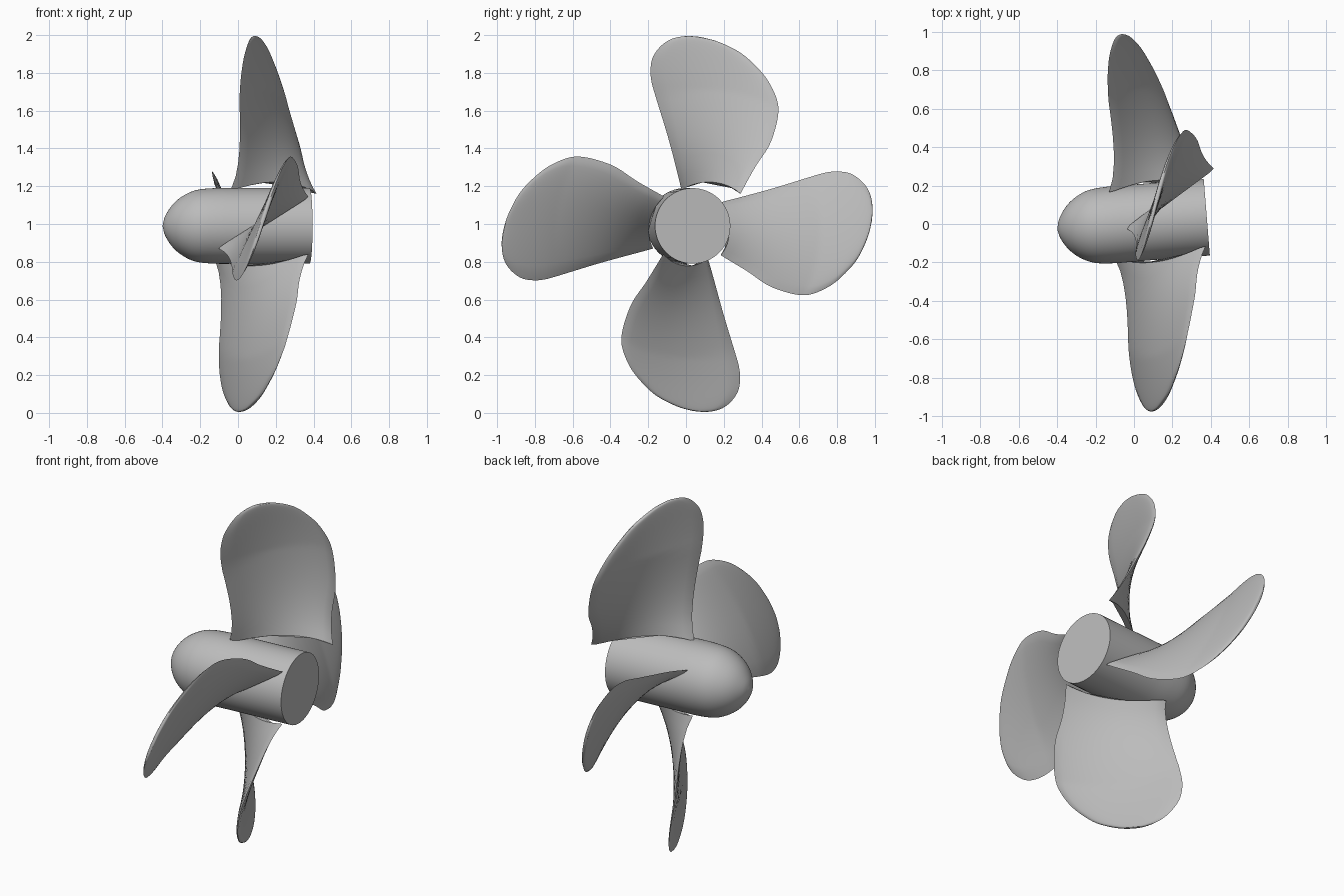
import bpy, bmesh, math
from mathutils import Matrix, Vector

cube = bpy.data.objects.get("Cube")
if cube:
    bpy.data.objects.remove(cube, do_unlink=True)

grey = bpy.data.materials.new("plain grey")
grey.use_nodes = True
grey.diffuse_color = (0.5, 0.5, 0.5, 1)
grey.node_tree.nodes["Principled BSDF"].inputs["Base Color"].default_value = (0.5, 0.5, 0.5, 1)

# The shaft runs along x and is yawed slightly about z
CENTRE = Vector((0, 0.005, 0.99))
YAW = Matrix.Rotation(math.radians(4.6), 4, 'Z')


def smooth_path(points, steps):
    """Catmull-Rom samples through 2D points."""
    pts = [Vector(p) for p in points]
    pts = [2 * pts[0] - pts[1]] + pts + [2 * pts[-1] - pts[-2]]
    out = []
    for a, b, c, d in zip(pts, pts[1:], pts[2:], pts[3:]):
        for i in range(steps):
            t = i / steps
            out.append(0.5 * (2 * b + (c - a) * t + (2 * a - 5 * b + 4 * c - d) * t ** 2
                              + (3 * b - a - 3 * c + d) * t ** 3))
    return out + [pts[-2]]


def loft(name, rings):
    """Closed skin over equal rings of points."""
    bm = bmesh.new()
    rows = [[bm.verts.new(p) for p in ring] for ring in rings]
    n = len(rows[0])
    for lower, upper in zip(rows, rows[1:]):
        for j in range(n):
            k = (j + 1) % n
            bm.faces.new((lower[j], lower[k], upper[k], upper[j]))
    bm.faces.new(rows[0])
    bm.faces.new(rows[-1])
    bmesh.ops.recalc_face_normals(bm, faces=bm.faces)
    mesh = bpy.data.meshes.new(name)
    bm.to_mesh(mesh)
    bm.free()
    mesh.materials.append(grey)
    return mesh


def place(name, mesh, angle=0, shift=(0, 0, 0)):
    obj = bpy.data.objects.new(name, mesh)
    bpy.context.collection.objects.link(obj)
    obj.matrix_world = (Matrix.Translation(CENTRE + Vector(shift)) @ YAW
                        @ Matrix.Rotation(math.radians(angle), 4, 'X'))
    return obj


# Hub: bullet nose with a flat rear end
hub_profile = smooth_path([(-0.4, 0.004), (-0.385, 0.055), (-0.345, 0.115), (-0.29, 0.16),
                           (-0.22, 0.19), (-0.12, 0.2), (0.0, 0.2)], 4) + [Vector((0.38, 0.2))]
SIDES = 64
turns = [math.tau * i / SIDES for i in range(SIDES)]
hub_mesh = loft("hub", [[(p.x, p.y * math.cos(a), p.y * math.sin(a)) for a in turns]
                        for p in hub_profile])
parts = [place("hub", hub_mesh)]

# Blade outline: sideways and outward positions of both edges, root to tip
leading = smooth_path([(-0.12, 0.17), (-0.195, 0.45), (-0.268, 0.69), (-0.285, 0.76),
                       (-0.288, 0.81), (-0.28, 0.865), (-0.255, 0.91), (-0.215, 0.95),
                       (-0.165, 0.975), (-0.1, 0.985), (-0.05, 0.982)], 4)
trailing = smooth_path([(0.155, 0.15), (0.24, 0.295), (0.305, 0.39), (0.34, 0.47),
                        (0.365, 0.57), (0.36, 0.65), (0.315, 0.75), (0.25, 0.83),
                        (0.17, 0.9), (0.06, 0.955), (-0.03, 0.98)], 4)
PITCH = 0.338   # axial travel per radian of the screw surface
HALF_THICK = 0.016
ACROSS = 20


def blade_point(lead, trail, s, side, taper):
    """Point on the screw surface, pushed to one side by the thickness."""
    radius = lead.length + (trail.length - lead.length) * s
    start, end = math.atan2(lead.x, lead.y), math.atan2(trail.x, trail.y)
    turn = start + (end - start) * s
    out = min(max((radius - 0.2) / 0.5, 0), 1)
    axial = 0.092 + PITCH * turn - 0.047 * out
    sideways = Vector((0, math.cos(turn), -math.sin(turn)))
    outward = Vector((0, math.sin(turn), math.cos(turn)))
    normal = (Vector((radius, 0, 0)) - PITCH * sideways).normalized()
    thick = HALF_THICK * taper * math.sqrt(max(0, 1 - abs(2 * s - 1) ** 3))
    return Vector((axial, 0, 0)) + outward * radius + normal * thick * side


rings = []
last = len(leading) - 1
for i, (lead, trail) in enumerate(zip(leading, trailing)):
    taper = math.sqrt(max(0.01, 1 - (i / last) ** 4))
    ring = [blade_point(lead, trail, j / ACROSS, 1, taper) for j in range(ACROSS + 1)]
    ring += [blade_point(lead, trail, j / ACROSS, -1, taper) for j in range(ACROSS - 1, 0, -1)]
    rings.append(ring)
blade_mesh = loft("blade", rings)

# Four blades; the top one sits a little off the shaft
for name, angle, shift in (("top_blade", 0, (0.068, 0.1, 0.02)), ("front_blade", 90, (0, 0, 0)),
                           ("bottom_blade", 180, (0, 0, 0)), ("back_blade", 270, (0, 0, 0))):
    parts.append(place(name, blade_mesh.copy(), angle, shift))

# Smooth shading with sharp rims
bpy.ops.object.select_all(action='DESELECT')
for obj in parts:
    obj.select_set(True)
bpy.context.view_layer.objects.active = parts[0]
bpy.ops.object.shade_smooth_by_angle(angle=math.radians(40))
